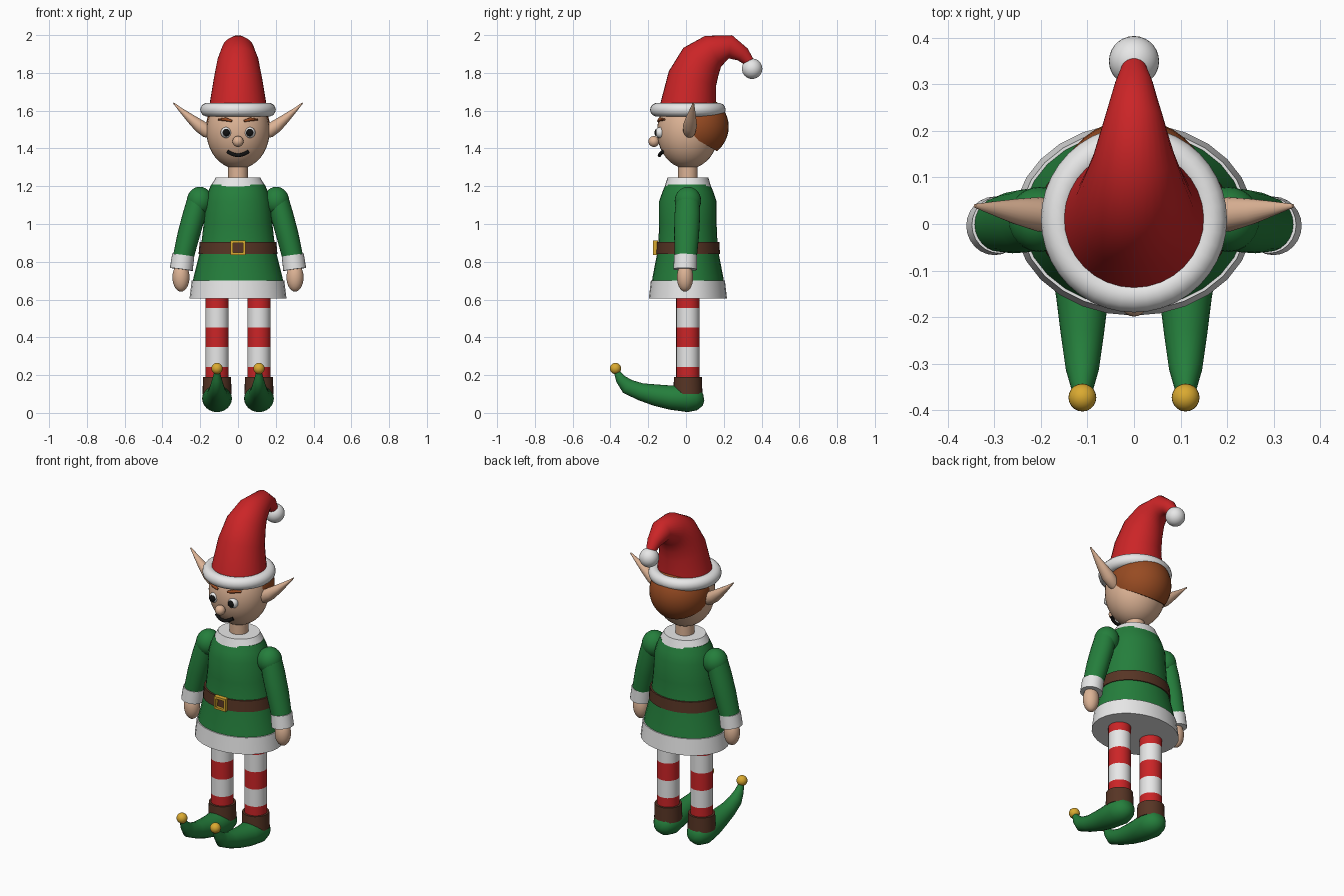
import bpy, bmesh, math
from mathutils import Vector, Matrix

if "Cube" in bpy.data.objects:
    bpy.data.objects.remove(bpy.data.objects["Cube"])

CY = 0.01   # centre line of the figure in y


def material(name, r, g, b):
    m = bpy.data.materials.new(name)
    m.diffuse_color = (r, g, b, 1)
    m.use_nodes = True
    m.node_tree.nodes["Principled BSDF"].inputs["Base Color"].default_value = m.diffuse_color
    return m


RED = material("red", 0.60, 0.018, 0.02)
GREEN = material("green", 0.018, 0.21, 0.045)
WHITE = material("white", 0.80, 0.80, 0.80)
SKIN = material("skin", 0.72, 0.45, 0.30)
LEATHER = material("leather brown", 0.095, 0.035, 0.018)
HAIR = material("hair brown", 0.31, 0.07, 0.016)
GOLD = material("gold", 0.70, 0.40, 0.03)
BLACK = material("black", 0.006, 0.006, 0.006)


def finish(name, bm, mats, angle=40):
    bmesh.ops.recalc_face_normals(bm, faces=bm.faces)
    me = bpy.data.meshes.new(name)
    bm.to_mesh(me)
    bm.free()
    for m in mats:
        me.materials.append(m)
    ob = bpy.data.objects.new(name, me)
    bpy.context.collection.objects.link(ob)
    bpy.ops.object.select_all(action='DESELECT')
    ob.select_set(True)
    bpy.context.view_layer.objects.active = ob
    bpy.ops.object.shade_smooth_by_angle(angle=math.radians(angle))
    return ob


def loft(name, sections, *mats, side=(1, 0, 0), sides=28, angle=40):
    """Skin elliptical rings (x, y, z, half width along side, other half width)."""
    bm = bmesh.new()
    pts = [Vector(s[:3]) for s in sections]
    rings = []
    for i, s in enumerate(sections):
        before = pts[i] - pts[i - 1] if i else pts[1] - pts[0]
        after = pts[i + 1] - pts[i] if i < len(pts) - 1 else before
        t = (before.normalized() + after.normalized()).normalized()
        u = Vector(side)
        u = (u - t * u.dot(t)).normalized()
        v = t.cross(u)
        rings.append([bm.verts.new(pts[i] + u * s[3] * math.cos(a) + v * s[4] * math.sin(a))
                      for a in (2 * math.pi * k / sides for k in range(sides))])
    for a, b in zip(rings, rings[1:]):
        for k in range(sides):
            n = (k + 1) % sides
            bm.faces.new((a[k], a[n], b[n], b[k]))
    bm.faces.new(rings[0])
    bm.faces.new(rings[-1])
    return finish(name, bm, mats, angle)


def upright(name, profile, mat, x=0, sides=28):
    """Vertical body from (z, x half width, y half width)."""
    return loft(name, [(x, CY, z, a, b) for z, a, b in profile], mat, sides=sides)


def ball(name, loc, radii, mat, seg=28, cut=None, rot=0):
    bm = bmesh.new()
    bmesh.ops.create_uvsphere(bm, u_segments=seg, v_segments=seg // 2 + 2, radius=1)
    bm.transform(Matrix.Translation(loc) @ Matrix.Rotation(rot, 4, 'Y')
                 @ Matrix.Diagonal((*radii, 1)))
    if cut:
        co, no = cut
        geom = bm.verts[:] + bm.edges[:] + bm.faces[:]
        res = bmesh.ops.bisect_plane(bm, geom=geom, plane_co=co, plane_no=no, clear_inner=True)
        edges = [e for e in res['geom_cut'] if isinstance(e, bmesh.types.BMEdge)]
        bmesh.ops.contextual_create(bm, geom=edges)
    return finish(name, bm, [mat])


def torus(name, z, major, minor, mat, n=40, m=14):
    bm = bmesh.new()
    rows = []
    for i in range(n):
        a = 2 * math.pi * i / n
        rows.append([])
        for j in range(m):
            b = 2 * math.pi * j / m
            r = major + minor * math.cos(b)
            rows[-1].append(bm.verts.new((r * math.cos(a), CY + r * math.sin(a),
                                          z + minor * math.sin(b))))
    for i in range(n):
        p, q = rows[i], rows[(i + 1) % n]
        for j in range(m):
            k = (j + 1) % m
            bm.faces.new((p[j], q[j], q[k], p[k]))
    return finish(name, bm, [mat])


def box(name, loc, size, mat):
    bm = bmesh.new()
    bmesh.ops.create_cube(bm, size=1)
    bm.transform(Matrix.Translation(loc) @ Matrix.Diagonal((*size, 1)))
    return finish(name, bm, [mat])


# Tunic, trims and belt
upright("tunic", [(0.66, 0.245, 0.195), (0.72, 0.235, 0.187), (0.87, 0.197, 0.158),
                  (1.0, 0.182, 0.152), (1.12, 0.172, 0.152), (1.17, 0.158, 0.135),
                  (1.21, 0.142, 0.118)], GREEN)
upright("tunic_hem", [(0.605, 0.257, 0.207), (0.70, 0.245, 0.196)], WHITE)
upright("collar", [(1.195, 0.148, 0.124), (1.245, 0.118, 0.108)], WHITE)
upright("belt", [(0.84, 0.209, 0.170), (0.905, 0.203, 0.166)], LEATHER)
for s in (-1, 1):
    box("buckle_side", (s * 0.032, -0.162, 0.874), (0.013, 0.026, 0.075), GOLD)
    box("buckle_bar", (0, -0.162, 0.874 + s * 0.031), (0.077, 0.026, 0.013), GOLD)

# Neck, head and hair
upright("neck", [(1.22, 0.052, 0.052), (1.34, 0.052, 0.052)], SKIN)
ball("head", (0, CY, 1.49), (0.167, 0.163, 0.198), SKIN, 36)
ball("hair", (0, 0.05, 1.515), (0.169, 0.176, 0.17), HAIR, 36,
     cut=((0, 0.165, 1.385), (0, 0.5, 0.87)))

# Face
ball("nose", (0, -0.170, 1.437), (0.029, 0.029, 0.029), SKIN, 20)
loft("mouth", [(0.055 * k / 4, -0.141 + 0.0010 * k * k, 1.364 + 0.0012 * k * k, 0.009, 0.010)
               for k in range(-4, 5)], BLACK, side=(0, 1, 0), sides=10)
for s in (-1, 1):
    ball("eye", (s * 0.063, -0.136, 1.484), (0.029, 0.027, 0.029), WHITE, 20)
    ball("pupil", (s * 0.062, -0.155, 1.484), (0.020, 0.012, 0.020), BLACK, 18)
    loft("eyebrow", [(s * 0.032, -0.146, 1.545, 0.008, 0.006),
                     (s * 0.065, -0.139, 1.554, 0.010, 0.010),
                     (s * 0.102, -0.113, 1.553, 0.008, 0.005)],
         HAIR, side=(0, 1, 0), sides=10)
    # Pointed ears
    loft("ear", [(s * 0.13, 0.015, 1.475, 0.022, 0.026), (s * 0.165, 0.018, 1.492, 0.033, 0.036),
                 (s * 0.205, 0.021, 1.520, 0.037, 0.034), (s * 0.255, 0.027, 1.562, 0.027, 0.023),
                 (s * 0.305, 0.034, 1.606, 0.014, 0.011), (s * 0.342, 0.039, 1.641, 0.004, 0.003)],
         SKIN, side=(0, 1, 0), sides=20)

# Drooping hat
torus("hat_brim", 1.605, 0.164, 0.036, WHITE)
loft("hat", [(0, 0.010, 1.60, 0.156, 0.152), (0, 0.034, 1.77, 0.128, 0.131),
             (0, 0.079, 1.86, 0.110, 0.118), (0, 0.143, 1.914, 0.088, 0.092),
             (0, 0.235, 1.938, 0.061, 0.062), (0, 0.300, 1.898, 0.041, 0.041),
             (0, 0.348, 1.845, 0.022, 0.022)], RED, sides=32, angle=60)
ball("hat_pompom", (0, 0.350, 1.822), (0.054, 0.054, 0.054), WHITE)

for s in (-1, 1):
    # Arms
    ball("shoulder", (s * 0.203, CY, 1.122), (0.068, 0.070, 0.075), GREEN, 24)
    loft("sleeve", [(s * 0.212, CY, 1.13, 0.062, 0.056), (s * 0.232, 0.007, 1.05, 0.068, 0.060),
                    (s * 0.262, 0.003, 0.94, 0.066, 0.059), (s * 0.296, -0.002, 0.80, 0.057, 0.054)],
         GREEN, side=(0, 1, 0), sides=24)
    loft("sleeve_cuff", [(s * 0.290, -0.002, 0.835, 0.061, 0.059),
                         (s * 0.300, -0.004, 0.760, 0.063, 0.061)],
         WHITE, side=(0, 1, 0), sides=24)
    ball("hand", (s * 0.302, -0.005, 0.718), (0.045, 0.043, 0.076), SKIN, 24)

    # Striped legs: alternate by height
    cuts = [0.14, 0.244, 0.348, 0.452, 0.556, 0.65]
    leg = loft("leg", [(s * 0.111, CY, z, 0.062, 0.062) for z in cuts], RED, WHITE, sides=24)
    for p in leg.data.polygons:
        p.material_index = int((p.center.z - 0.14) / 0.104) % 2
    upright("ankle_cuff", [(0.10, 0.077, 0.077), (0.19, 0.074, 0.074)], LEATHER, s * 0.111, 24)

    # Curled shoes with bells
    shoe = [(0.094, 0.082, 0.018, 0.018), (0.082, 0.080, 0.046, 0.044), (0.055, 0.078, 0.066, 0.064),
            (0.010, 0.077, 0.079, 0.073), (-0.08, 0.081, 0.069, 0.064), (-0.16, 0.094, 0.056, 0.057),
            (-0.24, 0.112, 0.046, 0.046), (-0.310, 0.140, 0.036, 0.041),
            (-0.347, 0.180, 0.025, 0.027), (-0.371, 0.225, 0.013, 0.013)]
    loft("shoe", [(s * 0.111, *row) for row in shoe], GREEN, sides=24, angle=60)
    ball("shoe_bell", (s * 0.111, -0.373, 0.235), (0.030, 0.030, 0.030), GOLD, 20)
